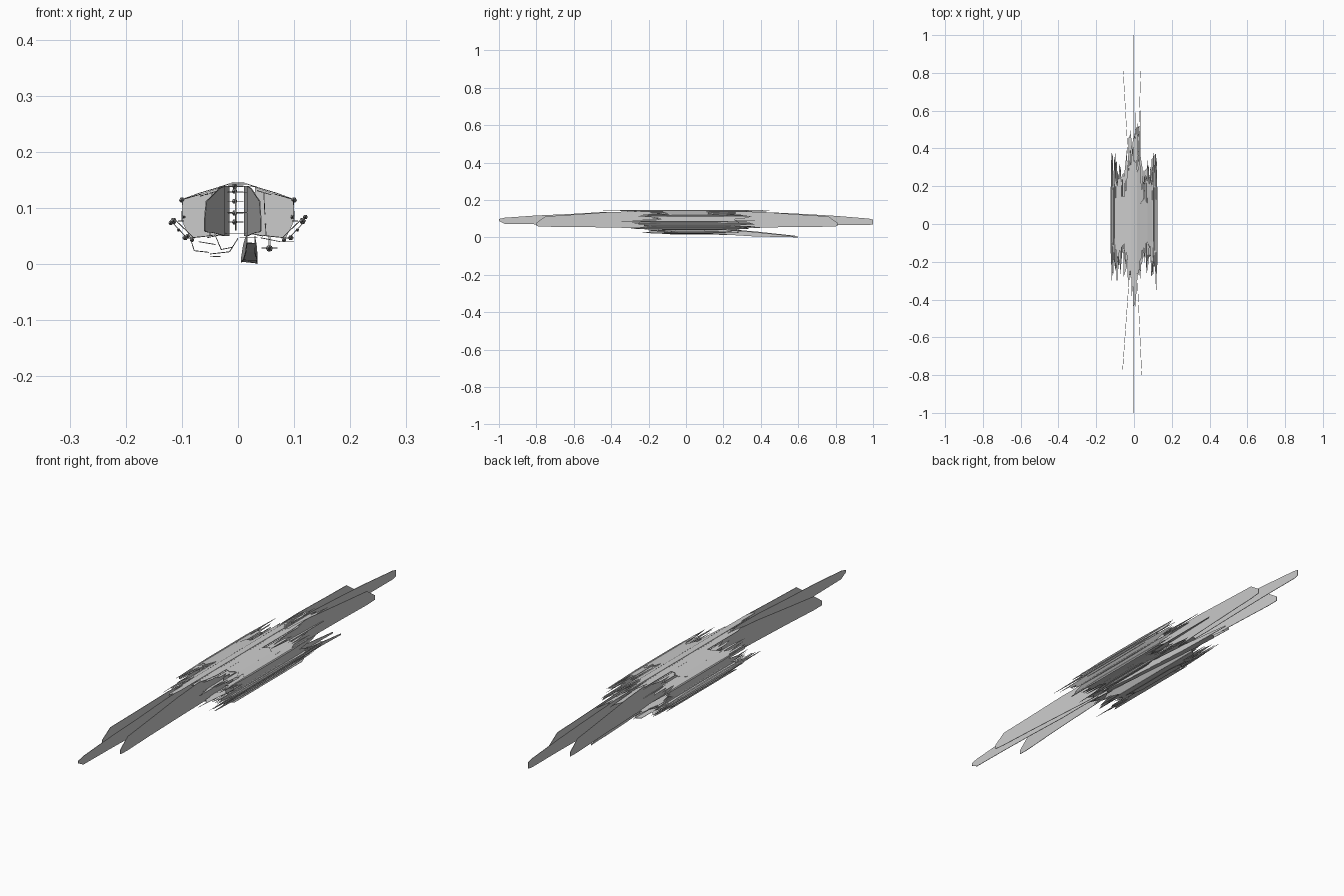
import bpy, random
from mathutils import Vector

if "Cube" in bpy.data.objects:
    bpy.data.objects.remove(bpy.data.objects["Cube"])

random.seed(7)


def make(name, verts, faces, thick=0.0):
    me = bpy.data.meshes.new(name)
    me.from_pydata([Vector(v) for v in verts], [], faces)
    me.update()
    ob = bpy.data.objects.new(name, me)
    bpy.context.collection.objects.link(ob)
    if thick:
        m = ob.modifiers.new("thickness", 'SOLIDIFY')
        m.thickness = thick
        m.offset = 0
    return ob


def shard_sheet(name, section, y0, y1, jag=0.06, cols=4, thick=0.0015):
    """Sheet running along y through an (x, z) section, with splintered ends."""
    pts = []
    for (xa, za), (xb, zb) in zip(section, section[1:]):
        for i in range(cols):
            t = i / cols
            pts.append((xa + (xb - xa) * t, za + (zb - za) * t))
    pts.append(section[-1])
    verts, faces = [], []
    for a, b in zip(pts, pts[1:]):
        n = len(verts)
        e = [random.uniform(0, jag) for _ in range(4)]
        verts += [(a[0], y0 + e[0], a[1]), (b[0], y0 + e[1], b[1]),
                  (b[0], y1 - e[2], b[1]), (a[0], y1 - e[3], a[1])]
        faces.append((n, n + 1, n + 2, n + 3))
    return make(name, verts, faces, thick)


def fin(name, stations, thick=0.002):
    """Upright blade; stations are (y, x, z_low, z_high)."""
    verts, faces = [], []
    for y, x, lo, hi in stations:
        verts += [(x, y, lo), (x, y, hi)]
    for i in range(len(stations) - 1):
        k = 2 * i
        faces.append((k, k + 2, k + 3, k + 1))
    return make(name, verts, faces, thick)


def spar(name, x, z, r, y0, y1, sides=6):
    """Thin bar along y, pointed at both ends."""
    from math import cos, sin, pi
    rings = [(y0, .1), (y0 + .3 * (y1 - y0), 1), (y1 - .3 * (y1 - y0), 1), (y1, .1)]
    verts = [(x + r * s * cos(2 * pi * i / sides), y, z + r * s * sin(2 * pi * i / sides))
             for y, s in rings for i in range(sides)]
    faces = [(j * sides + i, j * sides + (i + 1) % sides,
              (j + 1) * sides + (i + 1) % sides, (j + 1) * sides + i)
             for j in range(3) for i in range(sides)]
    faces += [tuple(range(sides - 1, -1, -1)), tuple(range(3 * sides, 4 * sides))]
    return make(name, verts, faces)


# long centre blade
fin("centre_blade", [(-1, -.004, .088, .098), (-.97, -.004, .072, .105), (-.8, -.004, .07, .117),
                     (-.62, -.004, .066, .125), (-.45, -.004, .06, .135), (0, -.004, .06, .138),
                     (.45, -.004, .06, .134), (.65, -.004, .064, .124), (.8, -.004, .066, .115),
                     (.98, -.004, .066, .1), (1, -.004, .07, .095)])

# four diverging blades: inner x, tip x, tip y
for name, xi, xt, yt in [("front_left_blade", -.016, -.06, -.77), ("front_right_blade", .012, .041, -.8),
                         ("back_left_blade", -.02, -.057, .81), ("back_right_blade", .014, .036, .81)]:
    def at(t, lo, hi):
        return (yt * t, xi + (xt - xi) * max(0, (t - .2) / .8), lo, hi)
    fin(name, [at(.05, .05, .139), at(.35, .05, .139), at(.52, .053, .135),
               at(.75, .056, .122), at(.94, .057, .112), at(1, .06, .078)])

# roof: solid middle and splintered outer layers
shard_sheet("roof_middle", [(-.1, .115), (-.07, .126), (-.03, .138), (.03, .138), (.07, .126), (.1, .115)],
            -.13, .15, .06, 2)
shard_sheet("top_ridge", [(-.034, .137), (-.015, .143), (.015, .143), (.034, .137)], -.36, .44, .18, 3)
shard_sheet("ridge_cap", [(-.012, .145), (.012, .145)], -.46, .45, .2, 4)
shard_sheet("inner_deck", [(-.03, .128), (.03, .128)], -.33, .54, .22, 5)
shard_sheet("core_deck", [(-.03, .092), (.03, .092)], -.3, .5, .25, 5)
shard_sheet("core_floor", [(-.055, .047), (-.02, .055), (.02, .055), (.045, .05)], -.3, .4, .2, 2)

# mirrored side hull
for s, side in [(-1, "left"), (1, "right")]:
    shard_sheet(side + "_eave", [(s * .065, .125), (s * .103, .114)], -.27, .36, .16, 5)
    shard_sheet(side + "_inner_roof", [(s * .034, .131), (s * .068, .121)], -.22, .27, .15, 4)
    shard_sheet(side + "_wall", [(s * .099, .113), (s * .1, .076)], -.26, .37, .16, 4)
    shard_sheet(side + "_ledge", [(s * .096, .077), (s * .119, .076)], -.28, .38, .14, 4)
    shard_sheet(side + "_lower_slope", [(s * .119, .076), (s * .09, .046)], -.28, .38, .18, 4)
    shard_sheet(side + "_inner_slope", [(s * .108, .075), (s * .078, .046)], -.23, .32, .15, 3)
    shard_sheet(side + "_floor", [(s * .092, .046), (s * .045, .051)], -.24, .32, .15, 4)
    shard_sheet(side + "_inner_wall", [(s * .046, .127), (s * .05, .05)], -.2, .3, .16, 4)
    # bulkheads closing the side bays
    for y in (-.1, .12):
        make(side + "_bulkhead", [(s * x, y, z) for x, z in
             [(.03, .137), (.1, .114), (.1, .077), (.085, .046), (.03, .053)]], [(0, 1, 2, 3, 4)], .002)
    # edge bars
    for i, (x, z, r, a, b) in enumerate([(.1, .114, .005, -.26, .36), (.115, .077, .006, -.3, .37),
                                         (.097, .084, .004, -.24, .3), (.094, .047, .005, -.25, .35),
                                         (.106, .061, .003, -.22, .33), (.082, .043, .004, -.2, .3)]):
        spar(f"{side}_edge_bar_{i}", s * x, z, r, a + random.uniform(-.03, .03), b + random.uniform(-.03, .03))

# outermost splinters
spar("right_outer_splinter", .12, .084, .0045, -.35, .33)
spar("left_outer_splinter", -.12, .073, .004, -.3, .34)
spar("left_front_splinter", -.09, .05, .004, -.34, .2)

# stacked rods in the core
for i, z in enumerate((.075, .091, .112, .13, .139)):
    spar(f"core_rod_{i}", -.006, z, .005, -.32 + .03 * i, .42 - .03 * i)
    shard_sheet(f"core_slat_{i}", [(-.018, z), (.01, z)], -.25, .36, .15, 2)

# hanging keel shards: section and length
for i, (sec, a, b) in enumerate([([(-.085, .046), (-.078, .024), (-.052, .021)], -.22, .26),
                                 ([(-.05, .018), (-.015, .022), (.0, .046)], -.2, .36),
                                 ([(-.05, .013), (-.03, .014)], -.1, .3),
                                 ([(-.04, .05), (-.03, .026), (-.01, .03)], -.25, .3),
                                 ([(-.07, .04), (-.04, .035)], -.2, .25),
                                 ([(.003, .047), (.035, .047)], -.25, .4),
                                 ([(.04, .047), (.075, .04), (.1, .04)], -.22, .3)]):
    shard_sheet(f"keel_shard_{i}", sec, a, b, .13, 2)

# low rear shard sloping down to the ground
fin("rear_keel_left", [(-.2, .016, .038, .05), (.1, .014, .022, .048), (.35, .01, .008, .034), (.59, .006, .003, .008)])
fin("rear_keel_right", [(-.15, .03, .038, .05), (.1, .03, .022, .048), (.35, .033, .006, .03), (.6, .034, .0, .005)])
make("rear_keel_plate", [(.016, -.15, .038), (.03, -.12, .037), (.03, .1, .022), (.014, .1, .022),
                         (.033, .35, .007), (.01, .35, .008), (.033, .52, .002), (.006, .5, .005)],
     [(0, 1, 2, 3), (3, 2, 4, 5), (5, 4, 6, 7)], .0015)

# small hanging runner under the right side
spar("runner", .056, .028, .006, -.18, .28, 8)
shard_sheet("runner_plate", [(.042, .029), (.07, .029)], -.16, .22, .1, 3)
fin("runner_stem", [(-.06, .056, .028, .05), (.1, .056, .028, .05)], .004)
